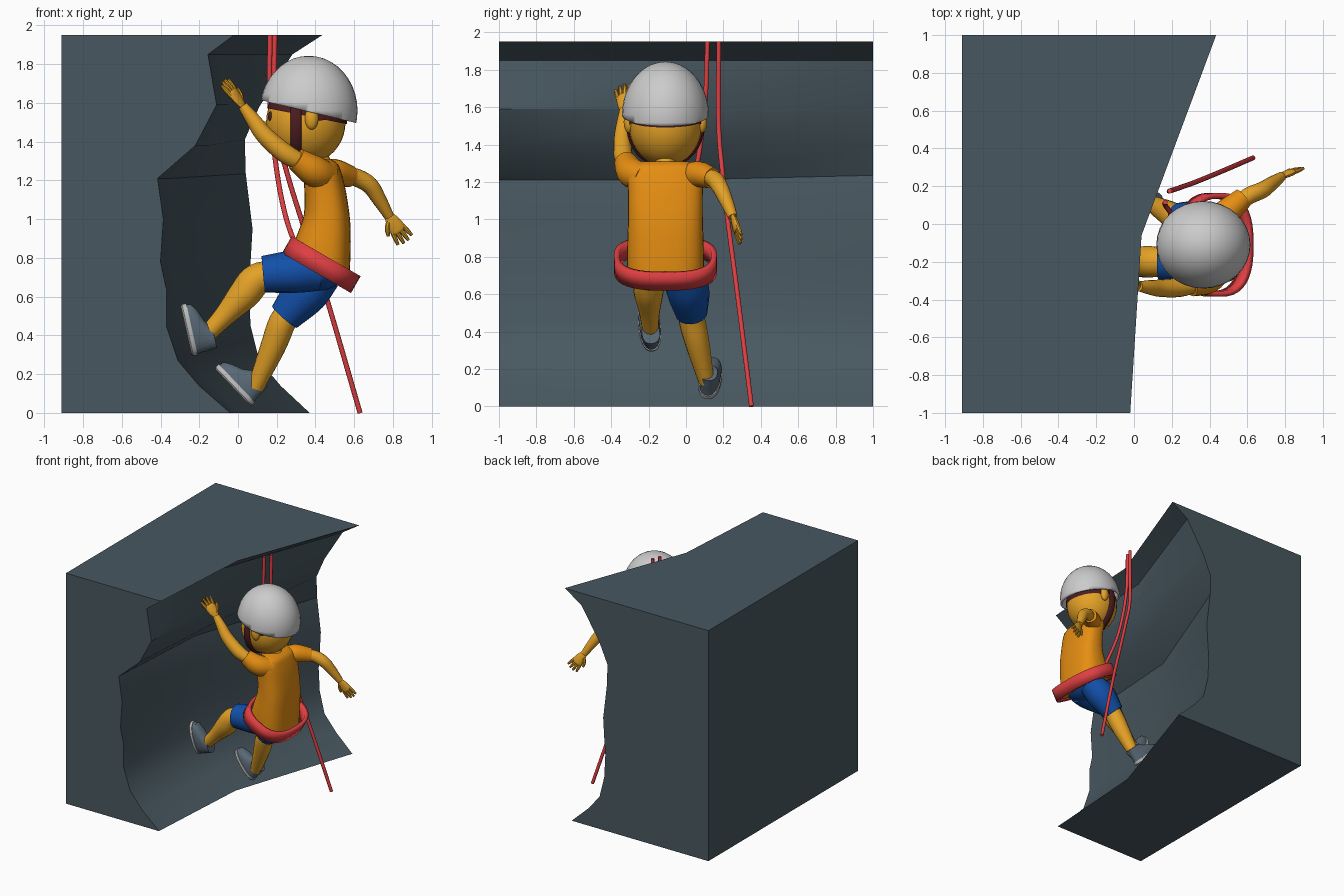
import bpy, bmesh, math
from mathutils import Vector as V

if "Cube" in bpy.data.objects:
    bpy.data.objects.remove(bpy.data.objects["Cube"])


def material(name, rgb):
    m = bpy.data.materials.new(name)
    m.use_nodes = True
    m.diffuse_color = (*rgb, 1)
    m.node_tree.nodes["Principled BSDF"].inputs["Base Color"].default_value = (*rgb, 1)
    return m


ROCK = material("slate rock", (.065, .097, .117))
SKIN = material("skin", (.78, .36, .02))
SHIRT = material("orange shirt", (.79, .27, .006))
BLUE = material("blue shorts", (.006, .08, .4))
RED = material("red rope", (.74, .05, .055))
WHITE = material("helmet white", (.6, .6, .6))
HAIR = material("dark brown", (.07, .012, .014))
SHOE = material("shoe grey", (.1, .14, .18))
SOLE = material("sole grey", (.5, .5, .5))
MID_Y = -.11


def finish(name, bm, mat, angle=40):
    bmesh.ops.recalc_face_normals(bm, faces=bm.faces)
    mesh = bpy.data.meshes.new(name)
    bm.to_mesh(mesh)
    bm.free()
    mesh.materials.append(mat)
    ob = bpy.data.objects.new(name, mesh)
    bpy.context.collection.objects.link(ob)
    bpy.ops.object.select_all(action='DESELECT')
    ob.select_set(True)
    bpy.context.view_layer.objects.active = ob
    bpy.ops.object.shade_smooth_by_angle(angle=math.radians(angle))
    return ob


def loft(name, rings, mat, power=1, n=24, cap=True):
    """Skin a list of (centre, half axis, half axis) sections."""
    bm = bmesh.new()
    loops = []
    for c, a, b in rings:
        loop = []
        for i in range(n):
            co, si = math.cos(math.tau * i / n), math.sin(math.tau * i / n)
            co = math.copysign(abs(co) ** power, co)
            si = math.copysign(abs(si) ** power, si)
            loop.append(bm.verts.new(c + a * co + b * si))
        loops.append(loop)
    for p, q in zip(loops, loops[1:]):
        for i in range(n):
            j = (i + 1) % n
            bm.faces.new((p[i], p[j], q[j], q[i]))
    if cap:
        bm.faces.new(loops[0])
        bm.faces.new(loops[-1])
    return finish(name, bm, mat)


def spline(pts, steps):
    """Smooth curve through points of any dimension."""
    pts = [V(p) for p in pts]
    pts = [pts[0] * 2 - pts[1]] + pts + [pts[-1] * 2 - pts[-2]]
    out = []
    for a, b, c, d in zip(pts, pts[1:], pts[2:], pts[3:]):
        for k in range(steps):
            t = k / steps
            out.append((b * 2 + (c - a) * t + (a * 2 - b * 5 + c * 4 - d) * t ** 2
                        + (b * 3 - a - c * 3 + d) * t ** 3) / 2)
    return out + [pts[-2]]


def limb(name, pts, mat, ref=(0, 1, 0), flat=1, n=16, steps=5):
    """Tube through (x, y, z, radius) points; flat thins it across ref."""
    path = spline(pts, steps)
    rings = []
    for i, p in enumerate(path):
        t = (path[min(i + 1, len(path) - 1)] - path[max(i - 1, 0)]).xyz.normalized()
        u = t.cross(V(ref)).normalized()
        rings.append((p.xyz, u * p.w * flat, u.cross(t) * p.w))
    return loft(name, rings, mat, n=n)


def ball(name, centre, radii, mat, cuts=()):
    """Ellipsoid; each cut (point, normal) removes the side the normal faces."""
    bm = bmesh.new()
    bmesh.ops.create_uvsphere(bm, u_segments=32, v_segments=20, radius=1)
    for v in bm.verts:
        v.co = V(v.co[i] * radii[i] + centre[i] for i in range(3))
    for co, no in cuts:
        bmesh.ops.bisect_plane(bm, geom=bm.verts[:] + bm.edges[:] + bm.faces[:],
                               plane_co=co, plane_no=no, clear_outer=True)
    return finish(name, bm, mat)


def thicken(ob, thickness):
    mod = ob.modifiers.new("thickness", 'SOLIDIFY')
    mod.thickness = thickness


# Rock wall: three carved profiles joined into a block
front = [(-.04, 0), (-.2, .14), (-.31, .27), (-.37, .45), (-.37, .64), (-.4, .78),
         (-.385, 1), (-.415, 1.21), (-.22, 1.38), (-.11, 1.59), (-.155, 1.85), (-.02, 1.95)]
back = [(.37, 0), (.22, .14), (.11, .27), (.065, .45), (.055, .64), (.065, .78),
        (.075, .95), (.04, 1.235), (.035, 1.41), (.11, 1.58), (.28, 1.85), (.435, 1.95)]
middle = [(x + .06, z) for x, z in front]
bm = bmesh.new()
walls = []
for y, prof in ((-1, front), (-.06, middle), (1, back)):
    pts = [(-.91, 0)] + prof + [(-.91, 1.95)]
    walls.append([bm.verts.new((x, y, z)) for x, z in pts])
for p, q in zip(walls, walls[1:]):
    for i in range(len(p)):
        j = (i + 1) % len(p)
        bm.faces.new((p[i], p[j], q[j], q[i]))
bm.faces.new(walls[0])
bm.faces.new(walls[2])
finish("rock_wall", bm, ROCK, 32)

# Torso, pelvis and waist harness
torso = [(.42, .72, .15, .205, .55), (.44, .85, .14, .205, .4), (.46, 1, .12, .2, .2),
         (.45, 1.15, .108, .2, .1), (.435, 1.24, .1, .205, .05), (.43, 1.285, .085, .18, 0),
         (.43, 1.31, .05, .12, 0)]
rows = spline([(x, z, a, b) for x, z, a, b, s in torso], 4)
slopes = spline([(s, 0) for *_, s in torso], 4)
loft("shirt_body", [(V((r[0], MID_Y, r[1])), V((r[2], 0, -r[2] * s[0])), V((0, r[3], 0)))
                    for r, s in zip(rows, slopes)], SHIRT, power=.75, n=32)
ball("pelvis", (.41, MID_Y, .72), (.13, .18, .09), BLUE)
axis = V((.5, 0, .866))
belt = loft("waist_harness", [(V((.43, MID_Y, .765)) + axis * h, V((.152, 0, -.088)),
                               V((0, .245, 0))) for h in (-.05, .05)],
            RED, power=.75, n=40, cap=False)
thicken(belt, -.03)

# Legs: shorts then bare shins
limb("left_short", [(.42, -.19, .73, .1), (.3, -.2, .73, .11), (.13, -.2, .715, .095)], BLUE)
limb("right_short", [(.44, -.02, .72, .1), (.35, .01, .62, .115), (.24, .03, .495, .085)], BLUE)
limb("left_shin", [(.22, -.2, .72, .07), (.1, -.2, .69, .082), (.03, -.2, .61, .08),
                   (-.07, -.195, .5, .055), (-.17, -.19, .395, .042)], SKIN)
limb("right_shin", [(.29, .02, .56, .06), (.23, .03, .47, .07), (.18, .06, .34, .065),
                    (.09, .11, .13, .042)], SKIN)


# Shoes: stacked outlines from sole to ankle
def shoe(side, heel, toe):
    heel, toe = V(heel), V(toe)
    along = (toe - heel).normalized()
    wide = along.cross(V((1, 0, 0))).normalized()
    wide = V((0, 1, 0)) - along * along.y
    wide.normalize()
    up = wide.cross(along)
    if up.x < 0:
        up = -up
    mid = (heel + toe) / 2

    def ring(h, length, width, shift=0):
        return mid + up * h + along * shift, along * length, wide * width
    loft(side + "_sole", [ring(0, .13, .052), ring(.008, .138, .06), ring(.03, .138, .06)],
         SOLE, power=.85)
    loft(side + "_shoe", [ring(.028, .132, .055), ring(.055, .128, .056), ring(.08, .108, .052, -.02),
                          ring(.1, .08, .05, -.045), ring(.135, .056, .048, -.066)],
         SHOE, power=.85)


shoe("left", (-.237, -.18, .29), (-.297, -.21, .56))
shoe("right", (.07, .11, .03), (-.125, .15, .235))


# Arms with short sleeves, and five-fingered hands
def hand(side, wrist, direction, across, thumb_sign):
    w, d = V(wrist), V(direction).normalized()
    s = V(across)
    s = (s - d * s.dot(d)).normalized()
    limb(side + "_palm", [(*w, .026), (*(w + d * .04), .038), (*(w + d * .085), .042),
                          (*(w + d * .1), .034)], SKIN, ref=s, flat=.45)
    for i in range(4):
        off = i - 1.5
        a = w + d * .08 + s * off * .021
        b = a + d * (.09 - .012 * abs(off)) + s * off * .008
        limb(f"{side}_finger_{i + 1}", [(*a, .012), (*((a + b) / 2), .012), (*b, .008)],
             SKIN, ref=s, n=8, steps=2)
    t = s * thumb_sign
    limb(side + "_thumb", [(*(w + d * .02 + t * .015), .014), (*(w + d * .05 + t * .045), .013),
                           (*(w + d * .085 + t * .06), .009)], SKIN, ref=s.cross(d), n=8, steps=3)


limb("left_sleeve", [(.46, -.22, 1.22, .075), (.39, -.29, 1.25, .08), (.3, -.325, 1.31, .06)], SHIRT)
limb("left_arm", [(.36, -.31, 1.28, .04), (.25, -.335, 1.335, .05), (.14, -.34, 1.43, .046),
                  (.08, -.335, 1.51, .038), (.025, -.33, 1.585, .026)], SKIN)
hand("left", (.025, -.33, 1.585), (-.1, -.01, .13), (.35, .8, .4), 1)
limb("right_sleeve", [(.44, .02, 1.23, .07), (.5, .07, 1.24, .07), (.58, .14, 1.22, .056)], SHIRT)
limb("right_arm", [(.54, .1, 1.23, .04), (.61, .15, 1.215, .046), (.68, .18, 1.175, .044),
                   (.73, .215, 1.1, .037), (.78, .25, 1.015, .026)], SKIN)
hand("right", (.78, .25, 1.015), (.1, .05, -.15), (.8, .1, .55), -1)

# Head, neck, ears, eyes and hair
HEAD = V((.35, MID_Y, 1.5))
limb("neck", [(.45, MID_Y, 1.24, .06), (.42, MID_Y, 1.3, .055), (.4, MID_Y, 1.38, .06)], SKIN)
ball("head", HEAD, (.205, .195, .215), SKIN)
ball("nose", HEAD + V((-.205, 0, -.02)), (.025, .025, .025), SKIN)
for side, s in (("left", -1), ("right", 1)):
    ball(side + "_ear", HEAD + V((.03, s * .195, .02)), (.035, .028, .058), SKIN)
    ball(side + "_eye", HEAD + V((-.183, s * .075, .03)), (.012, .018, .025), HAIR)
ball("back_hair", HEAD, (.215, .203, .222), HAIR,
     [((0, 0, 1.445), (.15, 0, -1)), ((.42, 0, 1.5), (-1, 0, -.35))])
ball("front_hair", HEAD, (.212, .202, .222), HAIR, [((.14, 0, 1.575), (-.2, 0, -1))])

# Helmet shell and chin strap
helmet = ball("helmet", (.365, MID_Y, 1.56), (.237, .217, .268), WHITE,
              [((.365, MID_Y, 1.555), (-.24, 0, -1))])
thicken(helmet, -.015)
strap = []
for k in range(13):
    a = math.radians(-115 + 230 * k / 12)
    strap.append((.3, MID_Y + .199 * math.sin(a), 1.5 - .215 * math.cos(a), .028))
limb("chin_strap", strap, HAIR, ref=(1, 0, 0), flat=.35, steps=2)

# Ropes
limb("tied_rope", [(.165, .115, 1.95, .013), (.165, .1, 1.6, .013), (.2, .05, 1.25, .013),
                   (.25, -.04, 1, .013), (.32, -.1, .81, .013)], RED, n=10, steps=8)
limb("loose_rope", [(.19, .175, 1.95, .013), (.19, .175, 1.5, .013), (.25, .195, 1.25, .013),
                    (.32, .22, 1.02, .013), (.455, .275, .6, .013), (.63, .35, 0, .013)],
     RED, n=10, steps=8)
